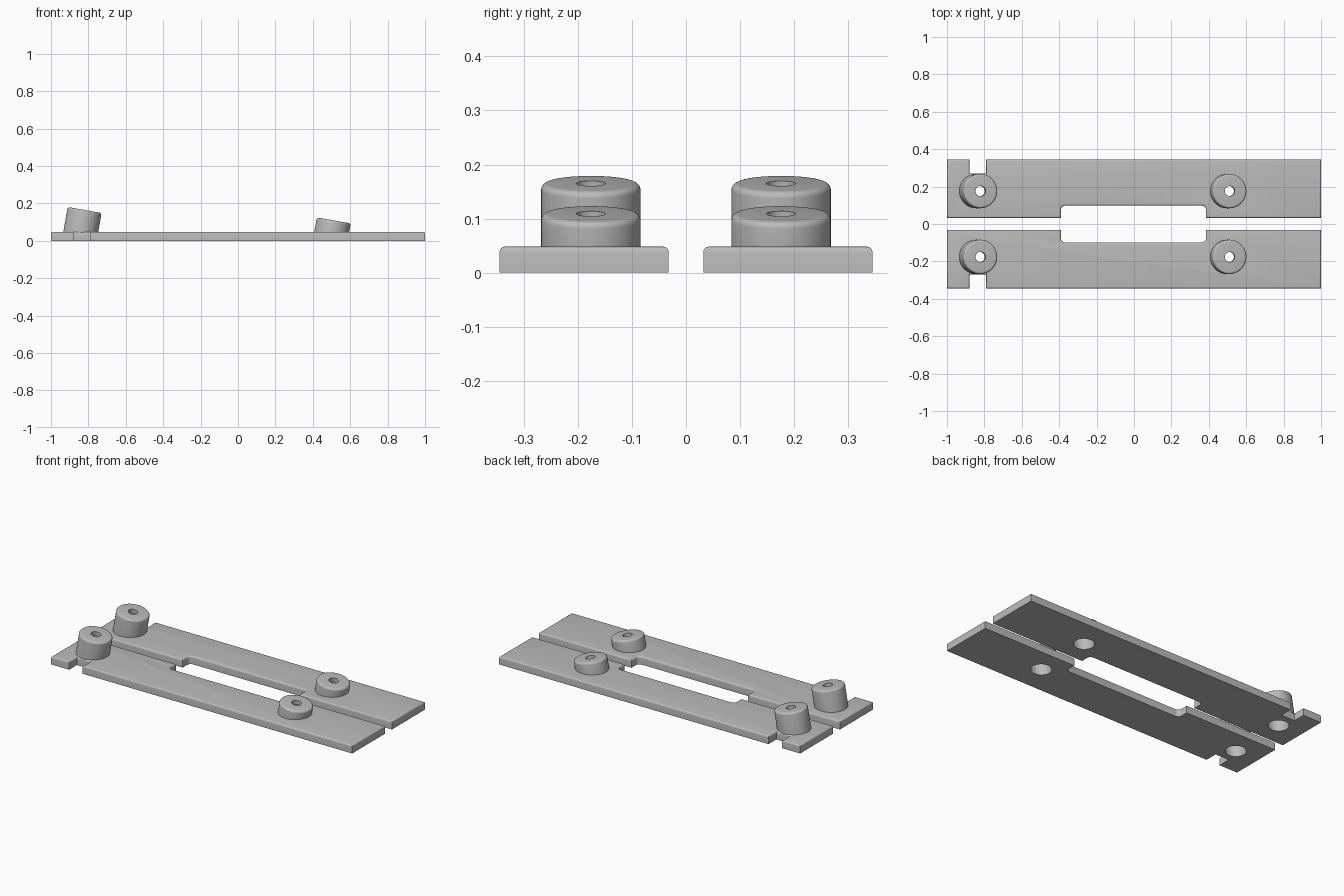
import bpy, bmesh
from math import radians, sin, cos, tan, pi
from mathutils import Matrix, Vector

cube = bpy.data.objects.get("Cube")
if cube:
    bpy.data.objects.remove(cube, do_unlink=True)

THICK = 0.048            # plate thickness
TILT = radians(10)       # lean of the bosses toward +x
AXIS = Vector((sin(TILT), 0, cos(TILT)))
BOSS_Y, BOSS_R, CAP = 0.176, 0.092, 0.026
TOPS = {"rear": (-0.82, 0.165), "front": (0.512, 0.109)}   # boss top centres (x, z)

grey = bpy.data.materials.new("plain grey")
grey.use_nodes = True
grey.diffuse_color = (0.5, 0.5, 0.5, 1)
grey.node_tree.nodes["Principled BSDF"].inputs["Base Color"].default_value = (0.5, 0.5, 0.5, 1)


def make_object(name, bm):
    bmesh.ops.recalc_face_normals(bm, faces=bm.faces)
    mesh = bpy.data.meshes.new(name)
    bm.to_mesh(mesh)
    bm.free()
    mesh.materials.append(grey)
    obj = bpy.data.objects.new(name, mesh)
    bpy.context.collection.objects.link(obj)
    return obj


def fillet(cx, cy, r, start, steps=6):
    """Quarter arc that rounds an inside corner."""
    return [(cx + r * cos(a), cy + r * sin(a))
            for a in (radians(start - 90 * i / steps) for i in range(steps + 1))]


def plate(name, side):
    r = 0.022
    outline = [(-1, 0.032), (-0.39, 0.032)]
    outline += fillet(-0.39 + r, 0.098 - r, r, 180)     # central recess
    outline += fillet(0.385 - r, 0.098 - r, r, 90)
    outline += [(0.385, 0.032), (1, 0.032), (1, 0.345), (-0.79, 0.345),
                (-0.79, 0.271), (-0.88, 0.271), (-0.88, 0.345), (-1, 0.345)]
    bm = bmesh.new()
    base = bm.faces.new([bm.verts.new((x, y * side, 0)) for x, y in outline])
    ext = bmesh.ops.extrude_face_region(bm, geom=[base])
    bmesh.ops.translate(bm, vec=(0, 0, THICK),
                        verts=[v for v in ext["geom"] if isinstance(v, bmesh.types.BMVert)])
    # Soft rounding of the upper rim
    rim = [e for e in bm.edges if all(v.co.z > THICK - 0.001 for v in e.verts)]
    bmesh.ops.bevel(bm, geom=rim, offset=0.01, segments=4, profile=0.5, affect='EDGES')
    return make_object(name, bm)


def tilted_cylinder(name, top, radius, length, round_top=0.0):
    """Cylinder hanging down from its top centre along the tilted axis."""
    bm = bmesh.new()
    mat = (Matrix.Translation(top) @ Matrix.Rotation(TILT, 4, 'Y')
           @ Matrix.Translation((0, 0, -length / 2)))
    bmesh.ops.create_cone(bm, cap_ends=True, segments=64, radius1=radius,
                          radius2=radius, depth=length)
    if round_top:
        rim = [e for e in bm.edges if all(v.co.z > 0 for v in e.verts)]
        bmesh.ops.bevel(bm, geom=rim, offset=round_top, segments=5, profile=0.5, affect='EDGES')
    bmesh.ops.transform(bm, matrix=mat, verts=bm.verts)
    return make_object(name, bm)


def combine(target, tool, operation):
    mod = target.modifiers.new(operation.lower(), 'BOOLEAN')
    mod.operation, mod.solver, mod.object = operation, 'EXACT', tool
    bpy.context.view_layer.objects.active = target
    bpy.ops.object.modifier_apply(modifier=mod.name)
    bpy.data.objects.remove(tool, do_unlink=True)


for side, label in ((1, "back"), (-1, "front")):
    rail = plate(label + "_rail", side)
    for end, (x, z) in TOPS.items():
        top = Vector((x, BOSS_Y * side, z))
        # Boss, sunk halfway into the plate
        boss = tilted_cylinder(end + "_boss", top, BOSS_R, (z - THICK / 2) / cos(TILT), 0.012)
        combine(rail, boss, 'UNION')
        # Wide bore from below, narrow hole through the cap
        bore = tilted_cylinder("bore_cutter", top - AXIS * CAP, 0.056, 0.3)
        combine(rail, bore, 'DIFFERENCE')
        hole = tilted_cylinder("hole_cutter", top + AXIS * 0.05, 0.027, 0.2)
        combine(rail, hole, 'DIFFERENCE')
    bpy.ops.object.select_all(action='DESELECT')
    rail.select_set(True)
    bpy.context.view_layer.objects.active = rail
    bpy.ops.object.shade_smooth_by_angle(angle=radians(30))
